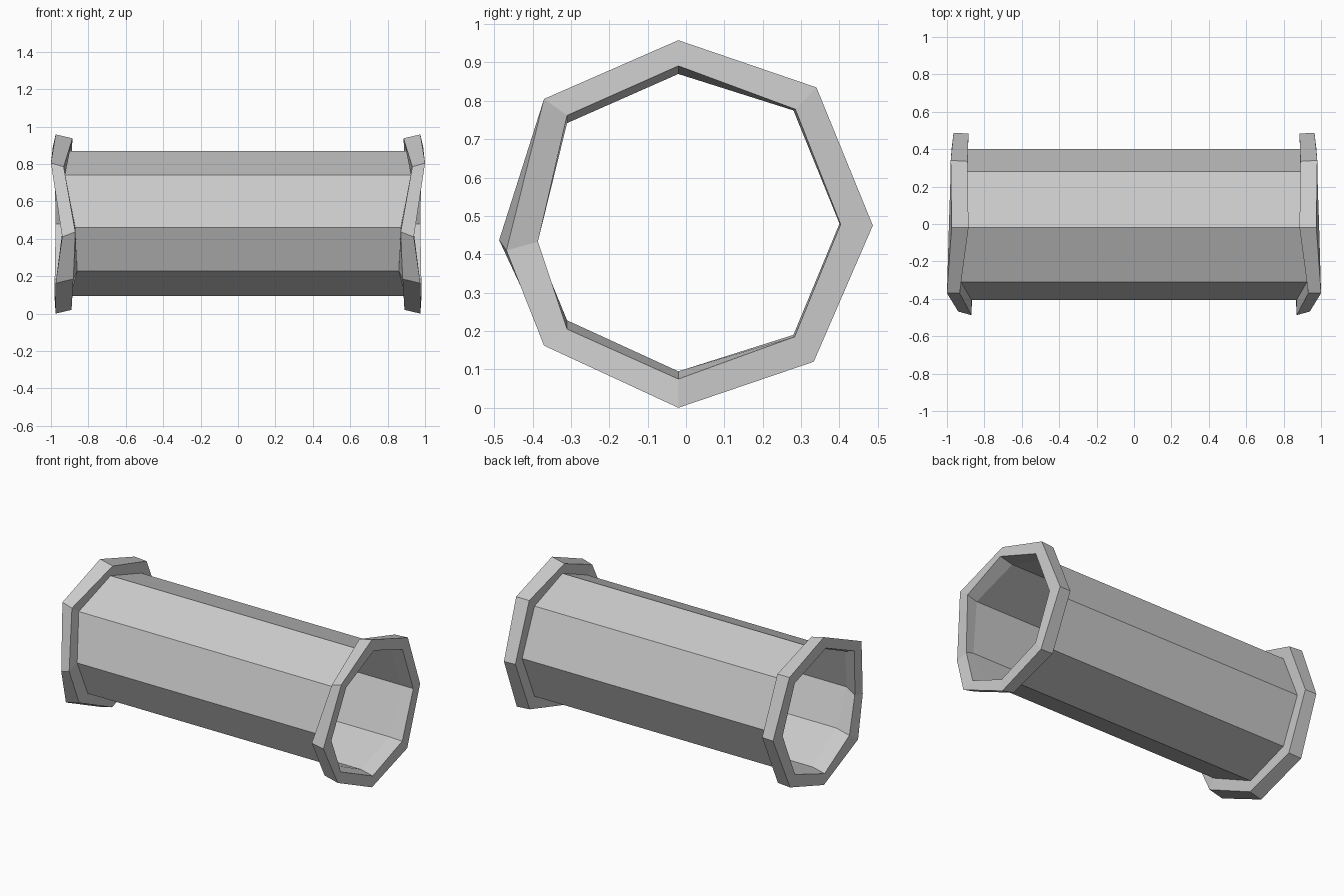
import bpy, bmesh
from mathutils import Vector

if "Cube" in bpy.data.objects:
    bpy.data.objects.remove(bpy.data.objects["Cube"])

# One row per corner of the octagon, going round the pipe (x, y, z at the +x end):
# outer rim at the pipe mouth, outer rim on the body side, pipe wall corner
CORNERS = [
    ((.975, -.02, .958), (.885, -.02, .937), (.90, -.02, .87)),
    ((.98, .34, .835), (.89, .335, .832), (.89, .28, .775)),
    ((.965, .487, .475), (.885, .484, .477), (.895, .40, .48)),
    ((.98, .333, .12), (.89, .33, .125), (.89, .28, .19)),
    ((.975, -.02, 0), (.89, -.02, .02), (.895, -.02, .095)),
    ((.975, -.37, .162), (.88, -.37, .185), (.86, -.31, .228)),
    ((.94, -.468, .41), (.87, -.487, .437), (.87, -.405, .46)),
    ((1.0, -.37, .805), (.932, -.37, .785), (.925, -.31, .742)),
]


def loft(name, rings, closed=False):
    """Skin a list of equal-length point rings with quads."""
    bm = bmesh.new()
    rows = [[bm.verts.new(p) for p in ring] for ring in rings]
    n = len(rows[0])
    pairs = list(zip(rows, rows[1:]))
    if closed:
        pairs.append((rows[-1], rows[0]))
    for a, b in pairs:
        for i in range(n):
            j = (i + 1) % n
            bm.faces.new((a[i], a[j], b[j], b[i]))
    bmesh.ops.recalc_face_normals(bm, faces=bm.faces)
    mesh = bpy.data.meshes.new(name)
    bm.to_mesh(mesh)
    bm.free()
    obj = bpy.data.objects.new(name, mesh)
    bpy.context.collection.objects.link(obj)
    return obj


def flip(ring):
    return [Vector((-p[0], p[1], p[2])) for p in ring]


mouth, shoulder, wall = [[Vector(row[k]) for row in CORNERS] for k in range(3)]
# Inner lip of the mouth: wall corner moved along the flange thickness
lip = [w + m - s for w, m, s in zip(wall, mouth, shoulder)]

# Open eight-sided pipe wall
loft("pipe_body", [flip(wall), wall])

# Tilted flange collar at each end
collar = [wall, shoulder, mouth, lip]
loft("flange_right", collar, closed=True)
loft("flange_left", [flip(r) for r in collar], closed=True)
